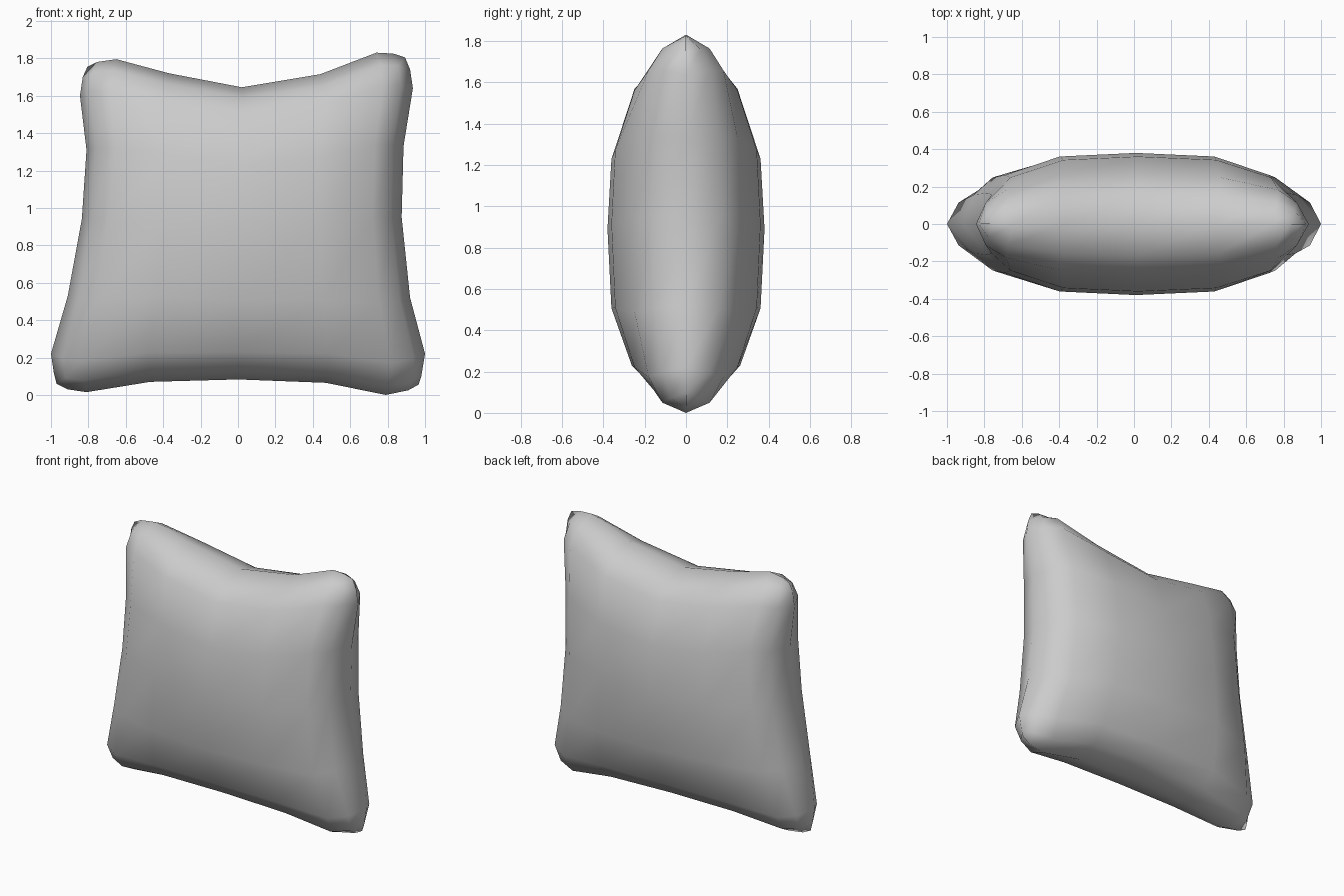
import bpy, bmesh
from mathutils import Vector

if "Cube" in bpy.data.objects:
    bpy.data.objects.remove(bpy.data.objects["Cube"])

# Seam outline (x, z), one nine-point run per side
BOTTOM = [(-.97, .06), (-.91, .03), (-.81, .015), (-.47, .07), (0, .083),
          (.47, .065), (.79, .0), (.91, .025), (.965, .055)]
TOP = [(-.805, 1.755), (-.755, 1.78), (-.65, 1.795), (-.37, 1.72), (.02, 1.645),
       (.44, 1.715), (.74, 1.83), (.83, 1.825), (.893, 1.805)]
LEFT = [BOTTOM[0], (-.985, .12), (-1, .22), (-.91, .53), (-.835, .94),
        (-.81, 1.31), (-.845, 1.6), (-.83, 1.7), TOP[0]]
RIGHT = [BOTTOM[8], (.98, .1), (1, .22), (.92, .52), (.875, .95),
         (.885, 1.33), (.935, 1.64), (.92, 1.74), TOP[8]]
B, T, L, R = [[Vector(p) for p in side] for side in (BOTTOM, TOP, LEFT, RIGHT)]
PARAMS = [-1, -.93, -.8, -.45, 0, .45, .8, .93, 1]
N = len(PARAMS)


def bulge(u):
    return max(0, 1 - abs(u) ** 2.9) ** .5


def patch(i, j):
    # Blend the four outline runs across the inside of the cushion
    s, t = (PARAMS[i] + 1) / 2, (PARAMS[j] + 1) / 2
    corners = (B[0].lerp(B[-1], s)).lerp(T[0].lerp(T[-1], s), t)
    return B[i].lerp(T[i], t) + L[j].lerp(R[j], s) - corners


# Front and back panels share the seam vertices
bm = bmesh.new()
panels = {}
for side in (-1, 1):
    for i in range(N):
        for j in range(N):
            rim = i in (0, N - 1) or j in (0, N - 1)
            if rim and side == 1:
                panels[side, i, j] = panels[-1, i, j]
                continue
            p = patch(i, j)
            y = side * .38 * bulge(PARAMS[i]) * bulge(PARAMS[j])
            panels[side, i, j] = bm.verts.new((p.x, y, p.y))
    for i in range(N - 1):
        for j in range(N - 1):
            quad = [panels[side, a, b] for a, b in
                    ((i, j), (i + 1, j), (i + 1, j + 1), (i, j + 1))]
            bm.faces.new(quad if side == -1 else quad[::-1])
bmesh.ops.recalc_face_normals(bm, faces=bm.faces)
for f in bm.faces:
    f.smooth = True

# Cushion
mesh = bpy.data.meshes.new("cushion")
bm.to_mesh(mesh)
bm.free()
cushion = bpy.data.objects.new("cushion", mesh)
bpy.context.collection.objects.link(cushion)
